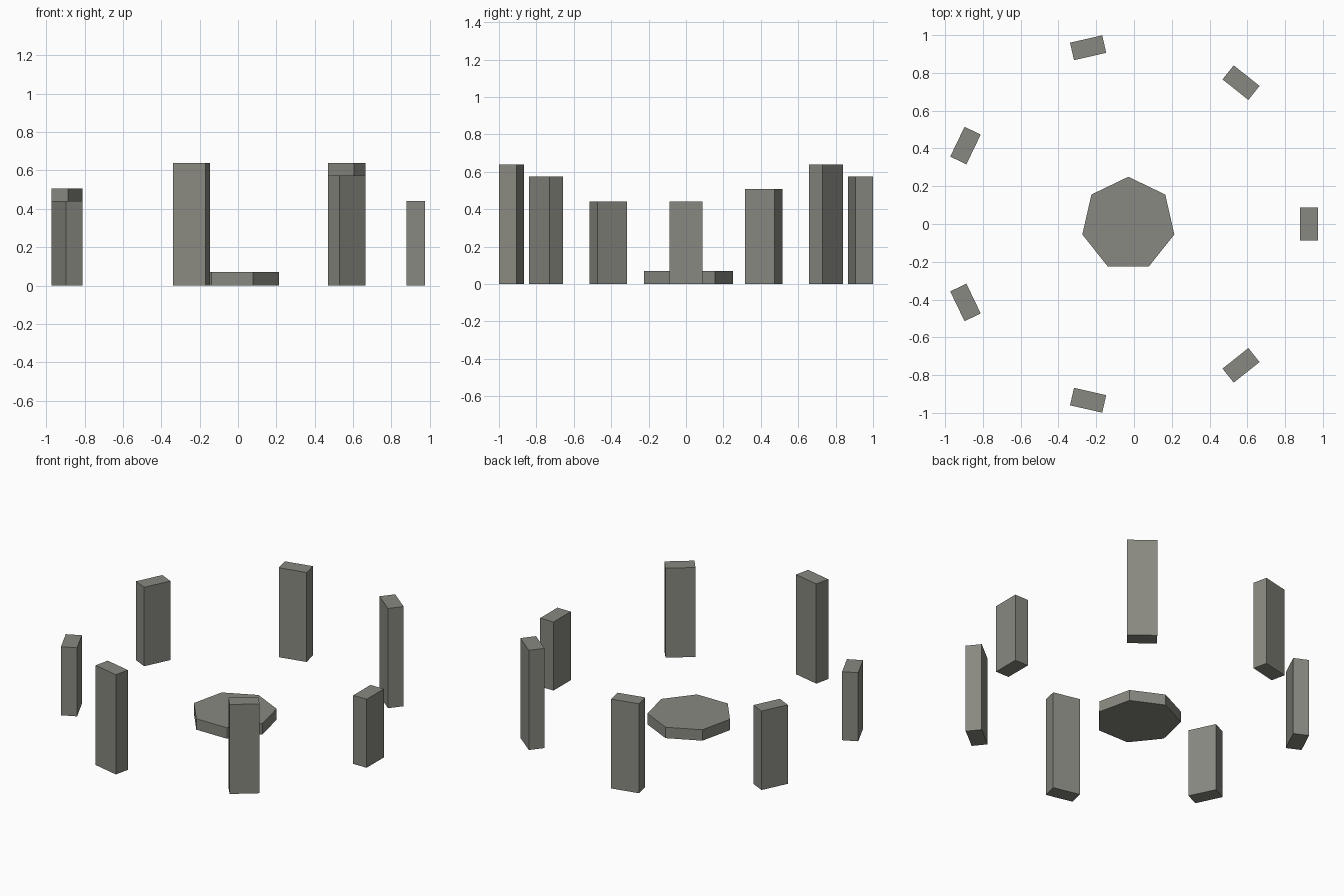
import bpy
import math

cube = bpy.data.objects.get("Cube")
if cube:
    bpy.data.objects.remove(cube, do_unlink=True)

COUNT = 7
CENTRE_X = -0.03
RING_RADIUS = 0.957
HEIGHTS = (0.44, 0.64, 0.574, 0.507)   # repeats around the ring
SLAB_HEIGHT = 0.07

# Weathered stone colour
stone = bpy.data.materials.new("grey stone")
stone.use_nodes = True
colour = (0.25, 0.25, 0.22, 1)
stone.diffuse_color = colour
bsdf = stone.node_tree.nodes["Principled BSDF"]
bsdf.inputs["Base Color"].default_value = colour
bsdf.inputs["Roughness"].default_value = 0.9


def finish(name):
    obj = bpy.context.object
    obj.name = name
    obj.data.name = name
    obj.data.materials.append(stone)
    return obj


# Standing stones, each turned to face the ring centre
for i in range(COUNT):
    angle = math.tau * i / COUNT
    height = HEIGHTS[i % len(HEIGHTS)]
    bpy.ops.mesh.primitive_cube_add(
        size=1,
        location=(CENTRE_X + RING_RADIUS * math.cos(angle),
                  RING_RADIUS * math.sin(angle), height / 2),
        rotation=(0, 0, angle))
    finish(f"standing_stone_{i + 1}").scale = (0.095, 0.175, height)

# Low seven-sided altar slab with one corner pointing to the back
bpy.ops.mesh.primitive_cylinder_add(
    vertices=COUNT, radius=0.25, depth=SLAB_HEIGHT,
    location=(CENTRE_X, 0, SLAB_HEIGHT / 2))
finish("altar_slab")
